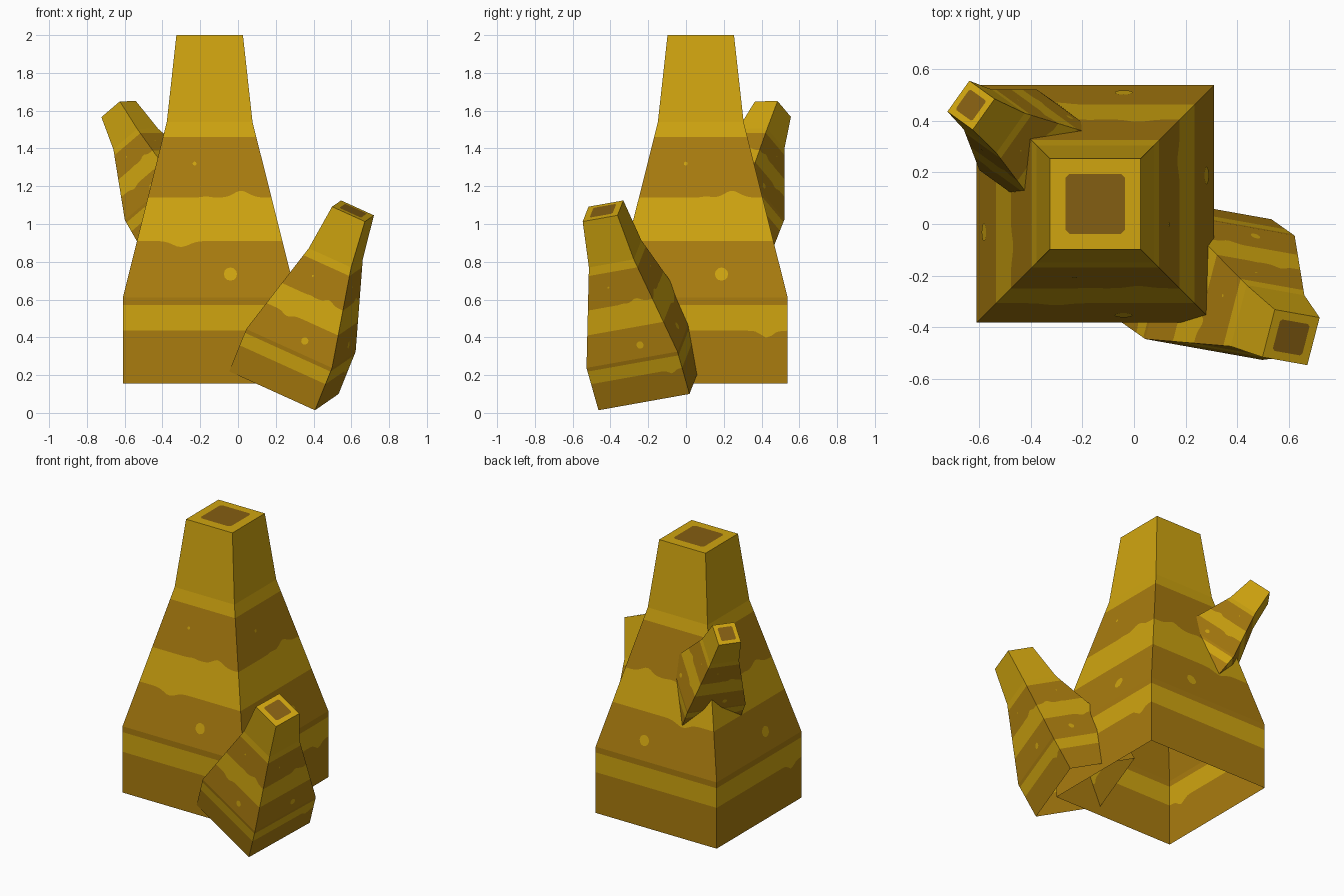
import bpy, bmesh, math
from mathutils import Vector, Matrix

if "Cube" in bpy.data.objects:
    bpy.data.objects.remove(bpy.data.objects["Cube"])

def mat(name, c):
    m = bpy.data.materials.new(name)
    m.diffuse_color = (*c, 1)
    m.use_nodes = True
    m.node_tree.nodes["Principled BSDF"].inputs["Base Color"].default_value = m.diffuse_color
    return m

mats = [mat("dark_ochre", (0.40, 0.202, 0.0045)),
        mat("light_ochre", (0.63, 0.376, 0.005)),
        mat("vent_brown", (0.231, 0.112, 0.006))]
DARK, LIGHT, VENT = 0, 1, 2

# Tower profile (height, half width) and colour bands (row height, colour above)
PROFILE = [(0, .46), (.455, .46), (1.385, .227), (1.845, .176)]
ROWS = [(0, DARK), (.28, LIGHT), (.415, DARK), (.455, DARK), (.755, LIGHT),
        (.985, DARK), (1.305, LIGHT), (1.385, LIGHT), (1.845, None)]
# Drips on the band edges per side pattern: row, position, height, width
DRIPS = [[(5, .17, .036, .055), (4, -.15, -.032, .06), (5, -.02, .006, .03)],
         [(5, .17, .036, .055), (1, .35, -.038, .04), (5, .03, .006, .03)]]
SPOTS = [(.11, .58, .035), (-.08, 1.165, .01)]
COLS = 32

def half(z):
    for (z0, w0), (z1, w1) in zip(PROFILE, PROFILE[1:]):
        if z <= z1:
            return w0 + (w1 - w0) * (z - z0) / (z1 - z0)
    return PROFILE[-1][1]

def tower_mesh():
    bm = bmesh.new()

    def face(pts, m):
        f = bm.faces.new([bm.verts.new(p) for p in pts])
        f.material_index = m

    for side in range(4):
        rot = Matrix.Rotation(side * math.pi / 2, 3, 'Z')
        flip = -1 if side == 2 else 1

        def pt(h, z, off=0):
            return rot @ Vector((h, -half(z) - off, z))

        def grid(row, col):
            u = -1 + 2 * col / COLS
            z = ROWS[row][0]
            if abs(u) < 1:
                h = u * half(z)
                z += sum(a * math.exp(-((h - flip * p) / w) ** 2)
                         for r, p, a, w in DRIPS[side % 2] if r == row)
            return pt(u * half(z), z)

        # banded wall
        for r in range(len(ROWS) - 1):
            for c in range(COLS):
                face([grid(r, c), grid(r, c + 1), grid(r + 1, c + 1), grid(r + 1, c)],
                     ROWS[r][1])
        # painted spots
        for h, z, rad in SPOTS:
            ring = [i * math.tau / 12 for i in range(12)]
            face([pt(flip * h + rad * math.cos(a), z + rad * math.sin(a), .003)
                  for a in ring], LIGHT)
    bmesh.ops.remove_doubles(bm, verts=bm.verts[:], dist=1e-5)

    # flat cap with a painted vent square
    top, w = PROFILE[-1]
    face([(-w, -w, top), (w, -w, top), (w, w, top), (-w, w, top)], LIGHT)
    a, b = .116, .1
    face([(x, y, top + .003) for x, y in
          [(-b, -a), (b, -a), (a, -b), (a, b), (b, a), (-b, a), (-a, b), (-a, -b)]], VENT)
    me = bpy.data.meshes.new("tower")
    bm.to_mesh(me)
    bm.free()
    for m in mats:
        me.materials.append(m)
    return me

mesh = tower_mesh()

def place(name, base, axis, xdir, scale):
    z = Vector(axis).normalized()
    y = z.cross(Vector(xdir)).normalized()
    x = y.cross(z)
    ob = bpy.data.objects.new(name, mesh)
    bpy.context.collection.objects.link(ob)
    rot = Matrix((x, y, z)).transposed().to_4x4()
    ob.matrix_world = Matrix.Translation(base) @ rot @ Matrix.Scale(scale, 4)

# One large tower and two leaning offshoots
place("main_chimney", (-.15, .078, .155), (0, 0, 1), (1, 0, 0), 1)
place("front_chimney", (.243, -.182, .16), (.361, -.254, .897), (.90, -.16, -.41), .549)
place("back_chimney", (-.271, .211, .976), (-.469, .324, .8215), (.664, -.479, .568), .417)
